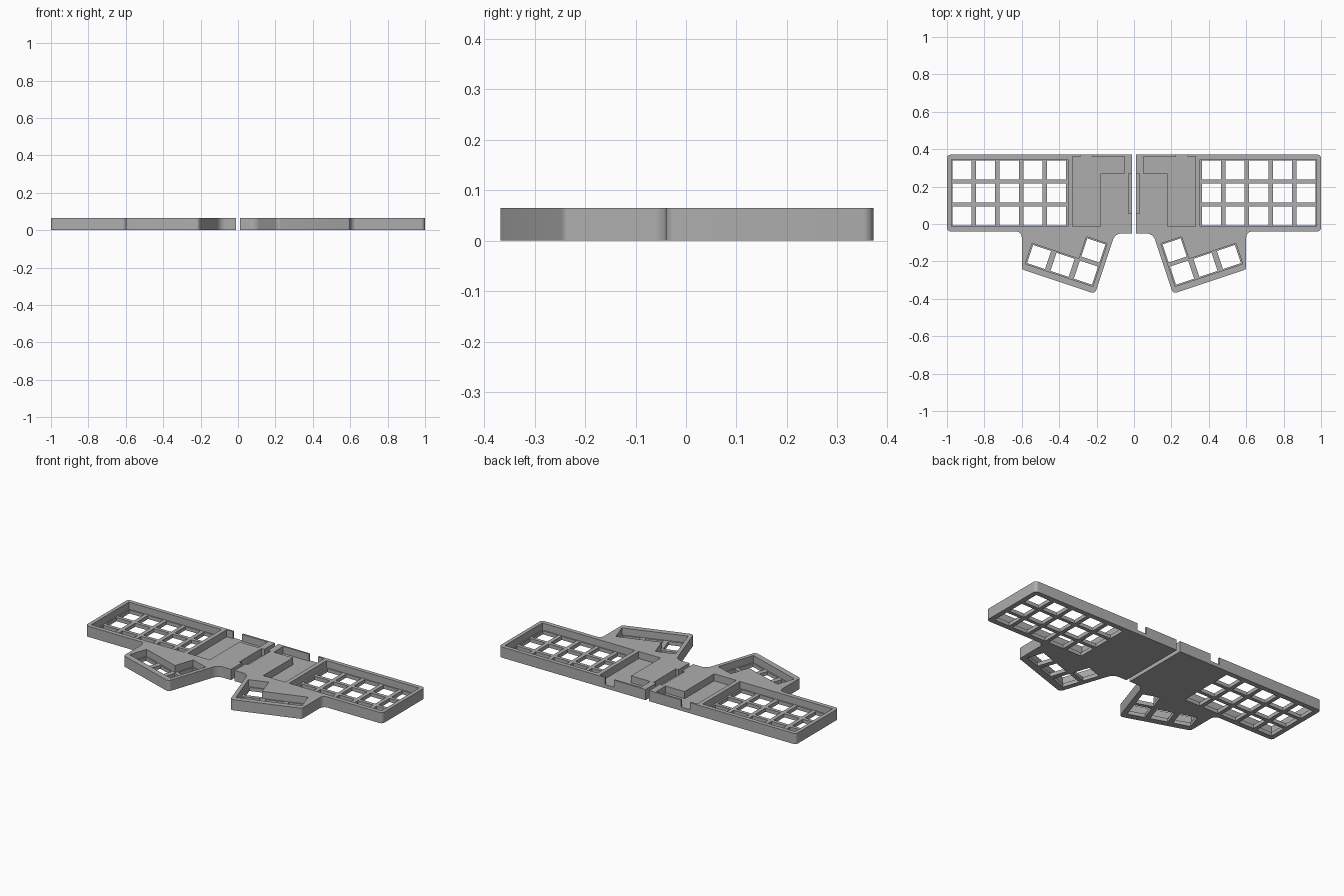
import bpy, bmesh, math
from mathutils import Vector

if "Cube" in bpy.data.objects:
    bpy.data.objects.remove(bpy.data.objects["Cube"])

HEIGHT, FLOOR = 0.065, 0.022
HOLE, MARGIN = 0.051, 0.058          # half sizes of a key hole and its pocket
TILT = math.atan2(1, 3)              # angle of the thumb cluster

grey = bpy.data.materials.new("case_grey")
grey.use_nodes = True
colour = (0.42, 0.42, 0.42, 1)
grey.diffuse_color = colour
grey.node_tree.nodes["Principled BSDF"].inputs["Base Color"].default_value = colour


def rounded(corners, steps=6):
    """Turn (x, y, radius) corners into a filleted outline."""
    result = []
    for i, (x, y, r) in enumerate(corners):
        p = Vector((x, y))
        if r == 0:
            result.append(p)
            continue
        a = (Vector(corners[i - 1][:2]) - p).normalized()
        b = (Vector(corners[(i + 1) % len(corners)][:2]) - p).normalized()
        half = a.angle(b) / 2
        centre = p + (a + b).normalized() * r / math.sin(half)
        start = p + a * r / math.tan(half) - centre
        end = p + b * r / math.tan(half) - centre
        for k in range(steps + 1):
            spoke = start.lerp(end, k / steps).normalized()
            result.append(centre + spoke * r)
    return result


def box(x0, x1, y0, y1):
    return [(x0, y0), (x1, y0), (x1, y1), (x0, y1)]


def thumb(points):
    """Place points of the tilted thumb cluster."""
    c, s = math.cos(TILT), math.sin(TILT)
    return [(0.257 + u * c - v * s, -0.26 + u * s + v * c) for u, v in points]


def extrude(name, outlines, z0, z1, side):
    """Make closed prisms from outlines, mirrored when side is -1."""
    bm = bmesh.new()
    for outline in outlines:
        low, high = [[bm.verts.new((side * p[0], p[1], z)) for p in outline]
                     for z in (z0, z1)]
        bm.faces.new(low)
        bm.faces.new(high)
        for i in range(len(low)):
            bm.faces.new((low[i - 1], low[i], high[i], high[i - 1]))
    bmesh.ops.recalc_face_normals(bm, faces=bm.faces)
    mesh = bpy.data.meshes.new(name)
    bm.to_mesh(mesh)
    bm.free()
    mesh.materials.append(grey)
    obj = bpy.data.objects.new(name, mesh)
    bpy.context.collection.objects.link(obj)
    return obj


# Case outline with a slanted thumb wing
case = rounded([
    (0.012, 0.371, 0), (0.012, -0.05, 0), (0.101, -0.05, 0.05),
    (0.2085, -0.3725, 0.02), (0.6, -0.242, 0.015), (0.6, -0.04, 0.03),
    (1.0, -0.04, 0.02), (1.0, 0.371, 0.02)])

# Pockets: keys, controller with rear port, inner edge slot, thumb keys
m, step, rise = MARGIN, 0.132, 0.125
pockets = [
    box(0.354, 0.977, -0.014, 0.346),
    [(0.328, 0.36), (0.328, -0.014), (0.18, -0.014), (0.18, 0.27), (0.052, 0.27),
     (0.052, 0.36), (0.225, 0.36), (0.225, 0.4), (0.287, 0.4), (0.287, 0.36)],
    box(-0.01, 0.03, 0.055, 0.27),
    thumb([(-m, -m), (2 * step + m, -m), (2 * step + m, m),
           (m, m), (m, rise + m), (-m, rise + m)])]

# Switch holes: five by three grid and four thumb keys
holes = []
for col in range(5):
    for row in range(3):
        x, y = 0.415 + 0.126 * col, 0.043 + 0.123 * row
        holes.append(box(x - HOLE, x + HOLE, y - HOLE, y + HOLE))
for u, v in ((0, 0), (step, 0), (2 * step, 0), (0, rise)):
    holes.append(thumb(box(u - HOLE, u + HOLE, v - HOLE, v + HOLE)))

for name, side in (("left_case", 1), ("right_case", -1)):
    body = extrude(name, [case], 0, HEIGHT, side)
    cutters = [extrude("pocket_cutter", pockets, FLOOR, HEIGHT + 0.1, side),
               extrude("hole_cutter", holes, -0.1, HEIGHT + 0.1, side)]
    for cutter in cutters:
        cutter.hide_render = True
        cut = body.modifiers.new("cut", "BOOLEAN")
        cut.operation, cut.solver, cut.object = "DIFFERENCE", "EXACT", cutter
    # Bake the cuts and drop the cutters
    graph = bpy.context.evaluated_depsgraph_get()
    baked = bpy.data.meshes.new_from_object(body.evaluated_get(graph))
    body.modifiers.clear()
    body.data = baked
    for cutter in cutters:
        bpy.data.objects.remove(cutter)
    bpy.ops.object.select_all(action="DESELECT")
    body.select_set(True)
    bpy.context.view_layer.objects.active = body
    bpy.ops.object.shade_smooth_by_angle(angle=math.radians(30))
